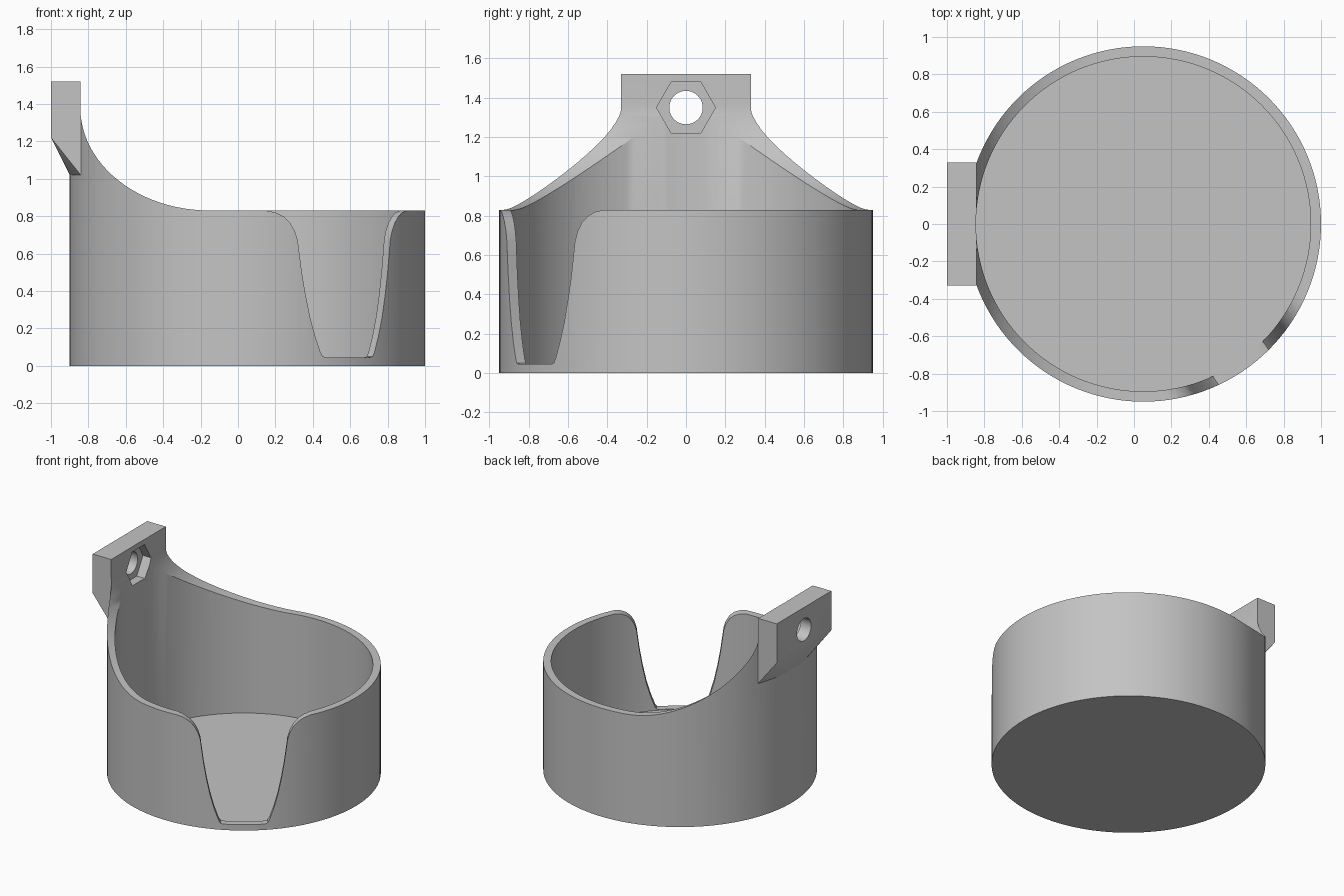
import bpy, bmesh, math
from mathutils import Matrix

if "Cube" in bpy.data.objects:
    bpy.data.objects.remove(bpy.data.objects["Cube"])

CX, R_OUT, R_IN = 0.05, 0.95, 0.895   # cup axis and radii
RIM, FLOOR = 0.83, 0.04
FACE_X = -0.843                       # inner face of the mounting block

grey = bpy.data.materials.new("light grey")
grey.use_nodes = True
colour = (0.55, 0.55, 0.55, 1)
grey.diffuse_color = colour
grey.node_tree.nodes["Principled BSDF"].inputs["Base Color"].default_value = colour


def finish(name, bm):
    bmesh.ops.recalc_face_normals(bm, faces=bm.faces)
    mesh = bpy.data.meshes.new(name)
    bm.to_mesh(mesh)
    bm.free()
    mesh.materials.append(grey)
    obj = bpy.data.objects.new(name, mesh)
    bpy.context.collection.objects.link(obj)
    return obj


def prism(name, points, vector, matrix=Matrix()):
    """Extrude a closed outline of 3D points along a vector."""
    bm = bmesh.new()
    face = bm.faces.new([bm.verts.new(p) for p in points])
    out = bmesh.ops.extrude_face_region(bm, geom=[face], use_keep_orig=True)
    moved = [v for v in out["geom"] if isinstance(v, bmesh.types.BMVert)]
    bmesh.ops.translate(bm, verts=moved, vec=vector)
    bm.transform(matrix)
    return finish(name, bm)


def ring(radius, n):
    return [(radius * math.cos(i * math.tau / n), radius * math.sin(i * math.tau / n))
            for i in range(n)]


def combine(target, tool, operation):
    mod = target.modifiers.new(tool.name, "BOOLEAN")
    mod.operation, mod.object, mod.solver = operation, tool, "EXACT"
    bpy.context.view_layer.objects.active = target
    bpy.ops.object.modifier_apply(modifier=mod.name)
    bpy.data.objects.remove(tool)


# Solid cup body
cup = prism("cup_holder", [(CX + x, y, 0) for x, y in ring(R_OUT, 128)], (0, 0, 1.5))

# Mounting block with a support that blends down onto the round wall
bm = bmesh.new()
half = 0.33
for y in (-half, half):
    for x in (-1, -0.8):
        for z in (1.22, 1.52):
            bm.verts.new((x, y, z))
    bm.verts.new((-0.8, y, 1.02))
for i in range(17):
    y = half * (i / 8 - 1)
    bm.verts.new((CX - math.sqrt(R_OUT ** 2 - y * y), y, 1.02))
hull = bmesh.ops.convex_hull(bm, input=bm.verts)
loose = [g for g in hull["geom_interior"] if isinstance(g, bmesh.types.BMVert)]
bmesh.ops.delete(bm, geom=loose, context="VERTS")
combine(cup, finish("mounting_block", bm), "UNION")

# Hollow interior
bore = prism("bore", [(CX + x, y, FLOOR) for x, y in ring(R_IN, 128)], (0, 0, 2))
combine(cup, bore, "DIFFERENCE")

# Rim that sweeps up to the block in a quarter ellipse
sweep = [(FACE_X, -1.2, 1.6)]
for i in range(25):
    a = i / 24 * math.pi / 2
    sweep.append((-0.15 + (FACE_X + 0.15) * math.cos(a), -1.2, 1.38 - (1.38 - RIM) * math.sin(a)))
sweep += [(1.2, -1.2, RIM), (1.2, -1.2, 1.6)]
combine(cup, prism("rim_cut", sweep, (0, 2.4, 0)), "DIFFERENCE")

# Tapered opening with a flared mouth in the front left wall
side = [(0.145, 0.045), (0.163, 0.05), (0.175, 0.07), (0.207, 0.16), (0.235, 0.26),
        (0.26, 0.38), (0.28, 0.5), (0.293, 0.6), (0.302, 0.67), (0.317, 0.72),
        (0.342, 0.765), (0.375, 0.798), (0.415, 0.82), (0.46, RIM), (0.46, 0.95)]
outline = [(0.5, t, z) for t, z in side] + [(0.5, -t, z) for t, z in reversed(side)]
turn = Matrix.Translation((CX, 0, 0)) @ Matrix.Rotation(math.radians(-55), 4, "Z")
combine(cup, prism("opening_cut", outline, (0.7, 0, 0), turn), "DIFFERENCE")

# Hexagonal nut pocket and bolt hole through the block
for name, radius, n, start in (("nut_pocket", 0.15, 6, -0.91), ("bolt_hole", 0.085, 40, -1.1)):
    points = [(start, y, 1.35 + z) for y, z in ring(radius, n)]
    combine(cup, prism(name, points, (0.4, 0, 0)), "DIFFERENCE")

# Single colour and smooth round walls with crisp edges
for poly in cup.data.polygons:
    poly.material_index = 0
bpy.ops.object.select_all(action="DESELECT")
cup.select_set(True)
bpy.context.view_layer.objects.active = cup
bpy.ops.object.shade_smooth_by_angle(angle=math.radians(30))
